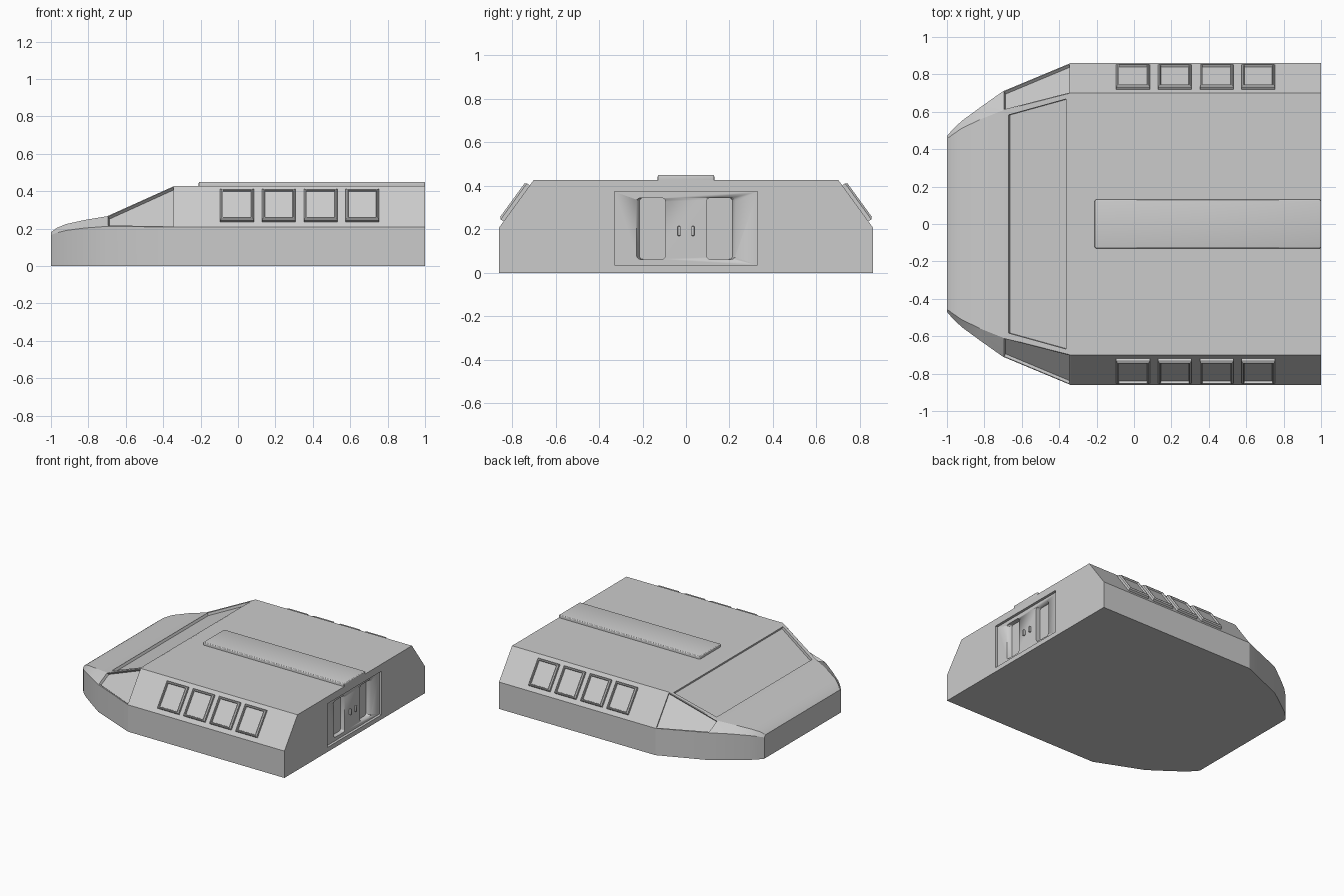
import bpy, bmesh
from mathutils import Vector

if "Cube" in bpy.data.objects:
    bpy.data.objects.remove(bpy.data.objects["Cube"])


def make_object(name, bm, angle=0.35):
    bmesh.ops.recalc_face_normals(bm, faces=bm.faces[:])
    me = bpy.data.meshes.new(name)
    bm.to_mesh(me)
    bm.free()
    ob = bpy.data.objects.new(name, me)
    bpy.context.collection.objects.link(ob)
    bpy.ops.object.select_all(action='DESELECT')
    ob.select_set(True)
    bpy.context.view_layer.objects.active = ob
    bpy.ops.object.shade_smooth_by_angle(angle=angle)
    return ob


def box(name, lo, hi, bevel=0.0, axis=None, segs=3):
    """Box between two corners; optional bevel of all edges or edges along one axis."""
    bm = bmesh.new()
    bmesh.ops.create_cube(bm, size=1)
    for v in bm.verts:
        v.co = Vector([(lo[i] + hi[i]) / 2 + v.co[i] * (hi[i] - lo[i]) for i in range(3)])
    if bevel:
        edges = [e for e in bm.edges if axis is None or
                 abs((e.verts[0].co - e.verts[1].co)[axis]) > 1e-5]
        bmesh.ops.bevel(bm, geom=edges, offset=bevel, segments=segs,
                        profile=0.5, affect='EDGES')
    return make_object(name, bm)


def cut(target, cutter):
    cutter.hide_render = True
    mod = target.modifiers.new("cut", 'BOOLEAN')
    mod.operation = 'DIFFERENCE'
    mod.solver = 'EXACT'
    mod.object = cutter
    bpy.ops.object.select_all(action='DESELECT')
    target.select_set(True)
    bpy.context.view_layer.objects.active = target
    bpy.ops.object.modifier_apply(modifier=mod.name)
    bpy.data.objects.remove(cutter)


# Hull: cross-sections (x, half width, side height, roof half width, roof height)
sections = [
    (-1.00, 0.470, 0.165, 0.455, 0.180),
    (-0.97, 0.505, 0.177, 0.478, 0.203),
    (-0.92, 0.552, 0.190, 0.512, 0.224),
    (-0.82, 0.625, 0.203, 0.560, 0.246),
    (-0.70, 0.710, 0.212, 0.608, 0.266),
    (-0.34, 0.860, 0.208, 0.700, 0.428),
    (1.00, 0.860, 0.208, 0.700, 0.428),
]
bm = bmesh.new()
rings = []
for x, w, zs, wt, zt in sections:
    pts = [(-w, 0), (w, 0), (w, zs), (wt, zt), (-wt, zt), (-w, zs)]
    rings.append([bm.verts.new((x, y, z)) for y, z in pts])
windshield, side_panes = None, []
for k, (a, b) in enumerate(zip(rings, rings[1:])):
    for i in range(6):
        j = (i + 1) % 6
        f = bm.faces.new((a[i], a[j], b[j], b[i]))
        if k == 4 and i == 3:
            windshield = f
        elif k == 4 and i in (2, 4):
            side_panes.append(f)
bm.faces.new(rings[0])
bm.faces.new(rings[-1])
bmesh.ops.recalc_face_normals(bm, faces=bm.faces[:])

# Recessed windshield and corner panes
for faces, rim in (([windshield], 0.04), (side_panes, 0.008)):
    bmesh.ops.inset_individual(bm, faces=faces, thickness=rim)
    bmesh.ops.inset_individual(bm, faces=faces, thickness=0.0005, depth=-0.02)
hull = make_object("hull", bm)

# Rear door recess with two rounded, tapered door panes
cut(hull, box("door_cutter", (0.98, -0.33, 0.035), (1.1, 0.33, 0.373)))
for s in (-1, 1):
    ys = sorted((s * 0.095, s * 0.235))
    c = box("door_pane_cutter", (0.945, ys[0], 0.062), (1.0, ys[1], 0.345), 0.018, axis=0)
    for v in c.data.vertices:
        if v.co.x < 0.96 and abs(v.co.y) > 0.165:
            v.co.y -= s * 0.02
    cut(hull, c)
    box("door_handle", (0.975, s * 0.032 - 0.007, 0.17), (0.995, s * 0.032 + 0.007, 0.215),
        0.004, segs=2)

# Roof rib
box("roof_rib", (-0.21, -0.13, 0.41), (1.0, 0.13, 0.45), 0.008)

# Framed side windows sitting on the sloped upper walls
base, top = Vector((0, 0.86, 0.208)), Vector((0, 0.70, 0.428))
along = (top - base).normalized()
out = Vector((0, along.z, -along.y))


def side_window(x0, side):
    bm = bmesh.new()
    grid = []
    for n, t in ((-0.005, 0.0), (0.016, 0.0), (0.025, 0.008)):
        loop = []
        for u, v in ((0, 0.035), (0.18, 0.035), (0.18, 0.24), (0, 0.24)):
            u += t if u == 0 else -t
            v += t if v < 0.1 else -t
            p = base + along * v + out * n
            loop.append(bm.verts.new((x0 + u, p.y * side, p.z)))
        grid.append(loop)
    for a, b in zip(grid, grid[1:]):
        for i in range(4):
            j = (i + 1) % 4
            bm.faces.new((a[i], a[j], b[j], b[i]))
    bm.faces.new(grid[0])
    pane = bm.faces.new(grid[-1])
    bmesh.ops.recalc_face_normals(bm, faces=bm.faces[:])
    bmesh.ops.inset_individual(bm, faces=[pane], thickness=0.008)
    bmesh.ops.inset_individual(bm, faces=[pane], thickness=0.003, depth=-0.012)
    make_object("side_window", bm)


for side in (-1, 1):
    for k in range(4):
        side_window(-0.095 + 0.2233 * k, side)
